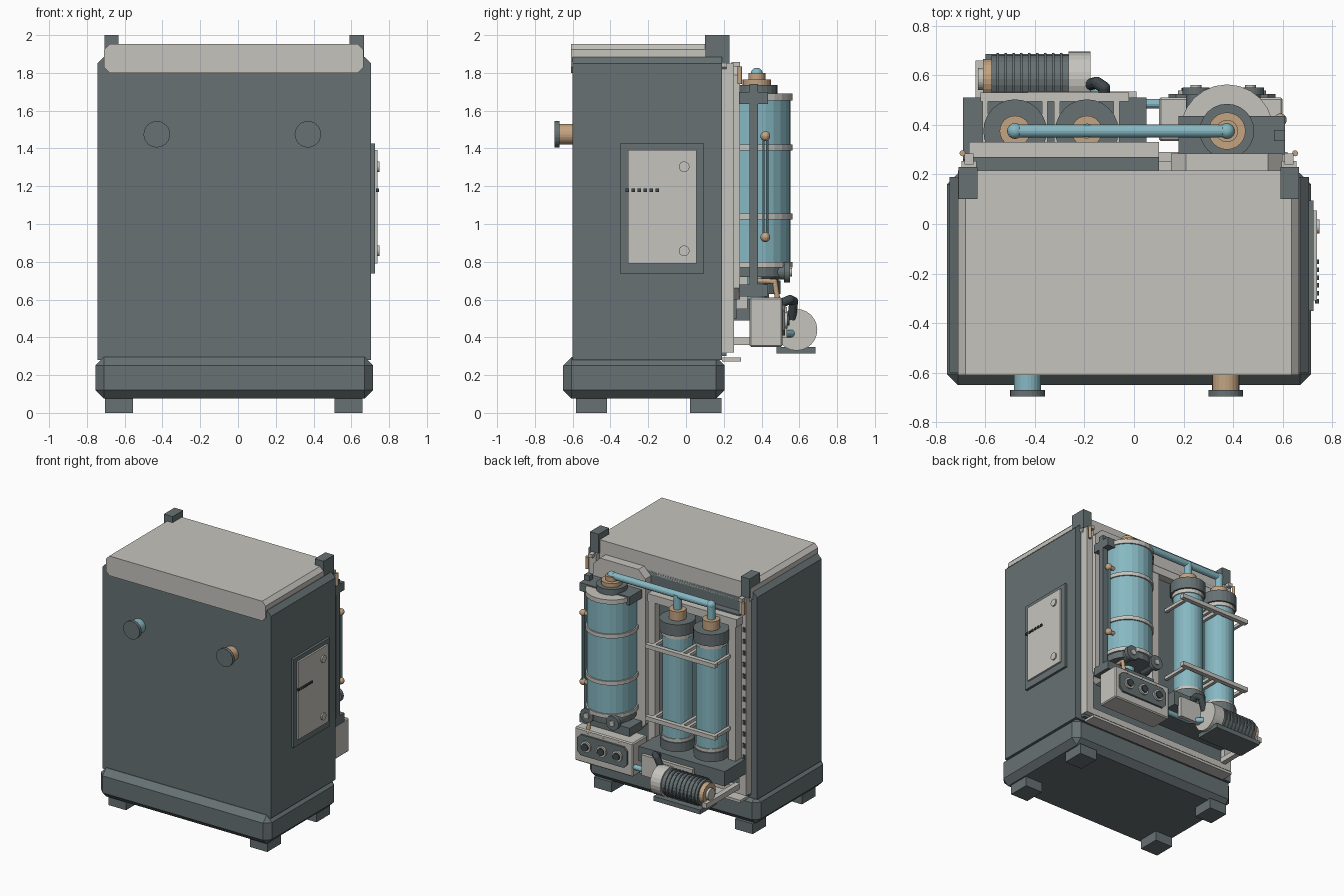
import bpy, bmesh
from mathutils import Vector

cube = bpy.data.objects.get("Cube")
if cube:
    bpy.data.objects.remove(cube, do_unlink=True)


def material(name, rgb):
    m = bpy.data.materials.new(name)
    m.use_nodes = True
    m.diffuse_color = (*rgb, 1)
    m.node_tree.nodes["Principled BSDF"].inputs["Base Color"].default_value = (*rgb, 1)
    return m


DARK = material("slate grey", (0.135, 0.165, 0.17))
LIGHT = material("warm light grey", (0.56, 0.55, 0.51))
TEAL = material("pale teal", (0.24, 0.48, 0.54))
COPPER = material("copper", (0.55, 0.37, 0.22))
BLACK = material("charcoal", (0.05, 0.065, 0.07))


def finish(name, bm, mat):
    bmesh.ops.recalc_face_normals(bm, faces=bm.faces)
    me = bpy.data.meshes.new(name)
    bm.to_mesh(me)
    bm.free()
    me.materials.append(mat)
    ob = bpy.data.objects.new(name, me)
    bpy.context.collection.objects.link(ob)
    return ob


def box(name, xs, ys, zs, mat, bevel=0):
    """Box from its extents, optionally chamfered."""
    bm = bmesh.new()
    bmesh.ops.create_cube(bm, size=1)
    for v in bm.verts:
        v.co = [(r[0] + r[1]) / 2 + c * (r[1] - r[0]) for r, c in zip((xs, ys, zs), v.co)]
    if bevel:
        bmesh.ops.bevel(bm, geom=bm.edges[:], offset=bevel, segments=1, affect='EDGES')
    return finish(name, bm, mat)


def plate(name, xs, ys, zs, cut, mat, corners="tb"):
    """Panel with chamfered corners, seen from the front, extruded along y."""
    (a, b), (lo, hi) = xs, zs
    t, u = cut if "t" in corners else 0, cut if "b" in corners else 0
    pts = [(a + u, lo), (b - u, lo), (b, lo + u), (b, hi - t),
           (b - t, hi), (a + t, hi), (a, hi - t), (a, lo + u)]
    bm = bmesh.new()
    f = bm.faces.new([bm.verts.new((x, ys[0], z)) for x, z in pts])
    ext = bmesh.ops.extrude_face_region(bm, geom=[f])["geom"]
    for v in ext:
        if isinstance(v, bmesh.types.BMVert):
            v.co.y = ys[1]
    bmesh.ops.remove_doubles(bm, verts=bm.verts[:], dist=1e-5)
    return finish(name, bm, mat)


def rod(name, p, q, r, mat, sides=24):
    """Cylinder between two points."""
    p, q = Vector(p), Vector(q)
    bm = bmesh.new()
    bmesh.ops.create_cone(bm, cap_ends=True, segments=sides, radius1=r, radius2=r, depth=(q - p).length)
    turn = (q - p).to_track_quat('Z', 'Y')
    for v in bm.verts:
        v.co = turn @ v.co + (p + q) / 2
    return finish(name, bm, mat)


def ball(name, p, r, mat):
    bm = bmesh.new()
    bmesh.ops.create_uvsphere(bm, u_segments=16, v_segments=10, radius=r)
    bmesh.ops.translate(bm, verts=bm.verts, vec=p)
    return finish(name, bm, mat)


def hose(name, pts, r, mat):
    """Bent pipe along a few points."""
    for i, (p, q) in enumerate(zip(pts, pts[1:])):
        rod(f"{name}_{i}", p, q, r, mat, 12)
        if i:
            ball(f"{name}_elbow_{i}", p, r, mat)


def stack(name, x, y, layers):
    """Upright coaxial cylinders: (part, bottom, top, radius, material)."""
    for part, lo, hi, r, mat in layers:
        rod(f"{name}_{part}", (x, y, lo), (x, y, hi), r, mat)


# Cabinet, plinth, roof and feet
plate("cabinet_body", (-0.745, 0.705), (-0.6, 0.19), (0.28, 1.885), 0.035, DARK, "t")
box("plinth", (-0.755, 0.715), (-0.65, 0.205), (0.075, 0.297), DARK, 0.045)
plate("roof_cap", (-0.71, 0.665), (-0.61, 0.215), (1.8, 1.953), 0.03, LIGHT)
for x in (-0.63, 0.585):
    for y in (-0.5, 0.105):
        box("foot", (x - 0.075, x + 0.075), (y - 0.083, y + 0.083), (0, 0.08), DARK)
for x in (-0.67, 0.628):
    box("corner_post", (x - 0.038, x + 0.038), (0.1, 0.23), (1.85, 2), DARK)

# Front pipe stubs
for x, mat in ((-0.43, TEAL), (0.37, COPPER)):
    rod("front_stub", (x, -0.59, 1.475), (x, -0.68, 1.475), 0.055, mat)
    rod("front_flange", (x, -0.67, 1.475), (x, -0.695, 1.475), 0.07, DARK)

# Service door on the left side
box("door_surround", (0.7, 0.724), (-0.35, 0.095), (0.737, 1.425), DARK)
box("door", (0.72, 0.738), (-0.308, 0.055), (0.79, 1.392), LIGHT)
for z in (0.858, 1.303):
    rod("door_knob", (0.73, -0.01, z), (0.748, -0.01, z), 0.028, LIGHT)
for i in range(6):
    y = -0.312 + i * 0.032
    box("door_slot", (0.73, 0.746), (y - 0.009, y + 0.009), (1.17, 1.188), BLACK)

# Rear panel and its rails
box("rear_panel", (-0.69, 0.65), (0.18, 0.215), (0.3, 1.83), DARK)
for x in (-0.665, 0.625):
    box("rear_side_rail", (x - 0.03, x + 0.03), (0.18, 0.255), (0.32, 1.85), LIGHT)
    box("rail_bracket", (x - 0.018, x + 0.018), (0.24, 0.285), (1.83, 1.857), LIGHT)
    rod("rail_pin", (x * 1.04, 0.285, 1.74), (x * 1.04, 0.285, 1.835), 0.012, COPPER, 12)
box("rear_bottom_rail", (-0.69, 0.65), (0.18, 0.255), (0.32, 0.37), LIGHT)
box("rear_drip_ledge", (-0.67, 0.62), (0.19, 0.29), (0.272, 0.292), LIGHT)
plate("tank_back_plate", (0.15, 0.6), (0.2, 0.285), (0.6, 1.85), 0.06, LIGHT)
box("frame_backing", (-0.65, 0.1), (0.2, 0.27), (0.5, 1.72), DARK)
for x in (-0.625, 0.07):
    box("frame_upright", (x - 0.03, x + 0.03), (0.25, 0.325), (0.55, 1.7), LIGHT)
box("frame_top", (-0.665, 0.1), (0.25, 0.33), (1.65, 1.71), LIGHT)
for i in range(12):
    z = 0.6 + i * 0.09
    box("louver", (-0.69, -0.67), (0.2, 0.262), (z, z + 0.035), BLACK)

# Large tank with bands, clamps and sight gauge
tx, ty = 0.375, 0.375
stack("tank", tx, ty, [
    ("base", 0.72, 0.79, 0.175, DARK), ("body", 0.77, 1.68, 0.178, TEAL),
    ("lid", 1.655, 1.69, 0.188, LIGHT), ("collar", 1.68, 1.735, 0.11, DARK),
    ("neck", 1.73, 1.765, 0.075, COPPER), ("fitting", 1.76, 1.8, 0.045, COPPER),
    ("drain", 0.6, 0.73, 0.05, TEAL)])
for z in (0.785, 1.04, 1.405):
    rod("tank_band", (tx, ty, z - 0.015), (tx, ty, z + 0.015), 0.188, LIGHT)
for z in (0.64, 1.66):
    box("tank_clamp", (0.18, 0.61), (0.28, 0.435), (z - 0.025, z + 0.04), DARK)
box("tank_post", (0.565, 0.61), (0.335, 0.38), (0.65, 1.74), DARK)
for z in (0.93, 1.465):
    ball("gauge_fitting", (0.59, 0.42, z), 0.026, COPPER)
    rod("gauge_arm", (0.5, 0.42, z), (0.59, 0.42, z), 0.015, COPPER, 12)
for y in (0.41, 0.43):
    rod("gauge_tube", (0.59, y, 0.93), (0.59, y, 1.465), 0.006, TEAL, 8)

# Valves under the tank
for x in (0.25, 0.47):
    rod("valve_body", (x, 0.4, 0.745), (x, 0.54, 0.745), 0.04, DARK)
    rod("valve_wheel", (x, 0.52, 0.745), (x, 0.55, 0.745), 0.055, DARK)
    rod("valve_cap", (x, 0.54, 0.745), (x, 0.56, 0.745), 0.022, LIGHT)
hose("drain_pipe", [(0.5, 0.36, 0.7), (0.5, 0.47, 0.695), (0.5, 0.485, 0.6)], 0.014, COPPER)

# Twin filter columns on a shelf
box("shelf", (-0.69, 0.05), (0.21, 0.51), (0.49, 0.605), DARK)
for x in (-0.48, -0.19):
    stack("column", x, 0.375, [
        ("foot", 0.6, 0.64, 0.065, COPPER), ("lower_cap", 0.63, 0.7, 0.125, DARK),
        ("lower_ring", 0.7, 0.725, 0.115, LIGHT), ("body", 0.7, 1.54, 0.108, TEAL),
        ("upper_ring", 1.5, 1.53, 0.115, LIGHT), ("upper_cap", 1.53, 1.62, 0.128, DARK),
        ("neck", 1.62, 1.69, 0.062, COPPER), ("stub", 1.69, 1.8, 0.03, TEAL)])
    for z in (0.85, 1.41):
        box("column_bar", (x - 0.14, x + 0.17), (0.495, 0.53), (z - 0.016, z + 0.016), LIGHT)
        for side in (-0.12, 0.12):
            box("bar_arm", (x + side - 0.012, x + side + 0.012), (0.26, 0.5), (z - 0.012, z + 0.012), LIGHT)

# Pipe across the tops
rod("cross_pipe", (-0.48, 0.375, 1.795), (tx, ty, 1.795), 0.026, TEAL, 16)
for x in (-0.48, tx):
    ball("pipe_elbow", (x, 0.375, 1.795), 0.032, TEAL)

# Control box with three dials
box("control_box", (0.1, 0.6), (0.335, 0.51), (0.35, 0.61), LIGHT, 0.008)
plate("control_panel", (0.14, 0.57), (0.5, 0.525), (0.41, 0.57), 0.03, DARK)
for x in (0.22, 0.355, 0.49):
    rod("dial_ring", (x, 0.52, 0.49), (x, 0.538, 0.49), 0.042, LIGHT)
    rod("dial", (x, 0.53, 0.49), (x, 0.548, 0.49), 0.028, BLACK)
    ball("panel_lamp", (x, 0.5, 0.592), 0.014, COPPER)

# Pump and ribbed motor
py, pz = 0.585, 0.44
rod("motor", (-0.575, py, pz), (-0.265, py, pz), 0.097, DARK)
for i in range(9):
    x = -0.55 + i * 0.032
    rod("motor_fin", (x - 0.005, py, pz), (x + 0.005, py, pz), 0.105, DARK)
rod("motor_end", (-0.61, py, pz), (-0.57, py, pz), 0.08, COPPER)
rod("motor_shaft_cover", (-0.63, py, pz), (-0.6, py, pz), 0.045, LIGHT)
rod("pump_head", (-0.265, py, pz), (-0.175, py, pz), 0.11, LIGHT)
box("motor_bed", (-0.6, -0.2), (0.48, 0.685), (0.315, 0.35), DARK)
box("motor_arm", (-0.64, -0.6), (0.25, 0.66), (0.36, 0.4), LIGHT)
box("motor_backplate", (-0.43, 0.01), (0.505, 0.535), (0.4, 0.56), LIGHT)
hose("pump_hose", [(-0.19, 0.56, 0.5), (-0.15, 0.57, 0.59), (-0.12, 0.55, 0.6), (-0.12, 0.48, 0.57)], 0.024, BLACK)
hose("feed_pipe", [(0.15, 0.485, 0.42), (-0.1, 0.485, 0.42), (-0.18, 0.56, 0.42)], 0.02, TEAL)
